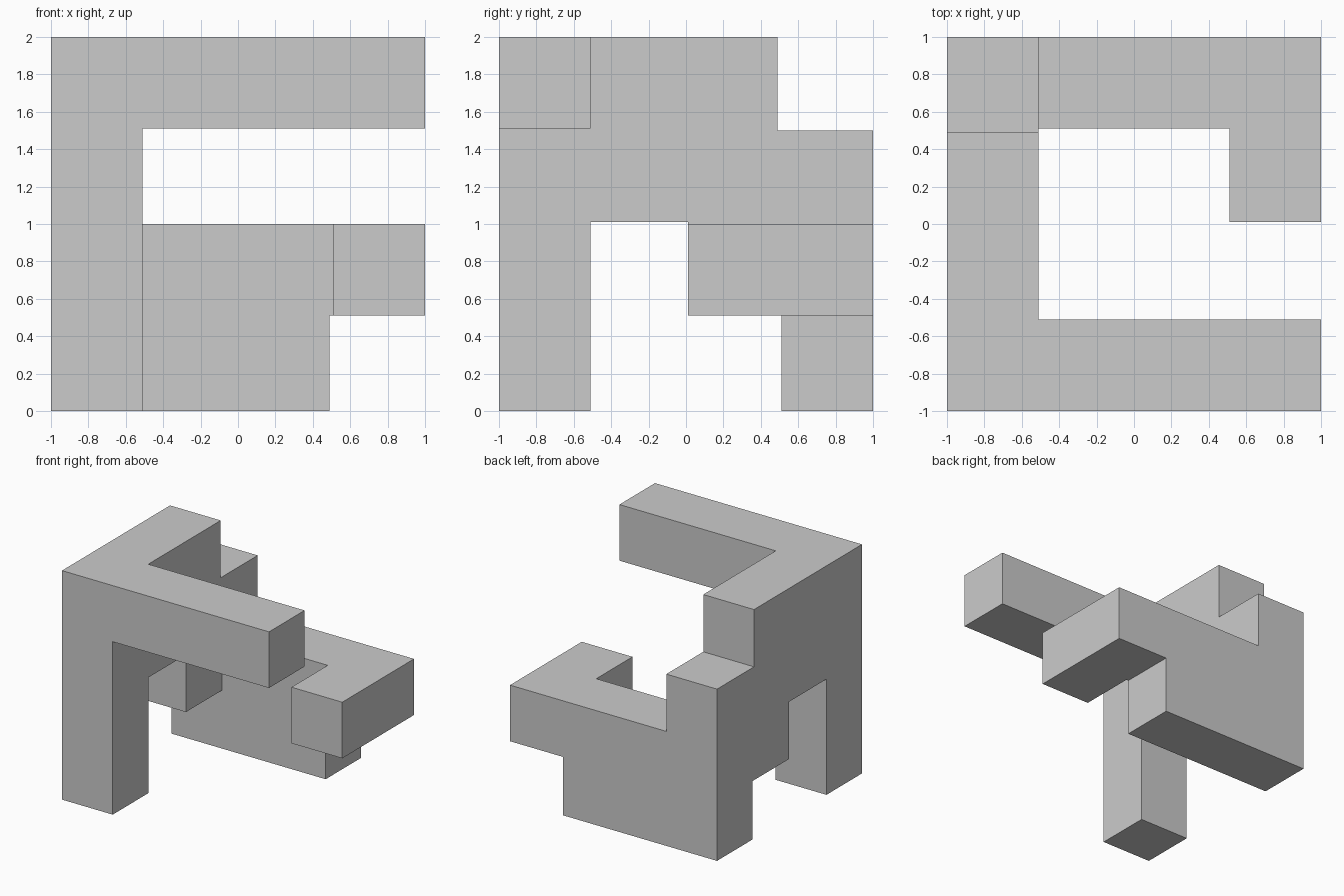
import bpy, bmesh
from mathutils import Vector

if "Cube" in bpy.data.objects:
    bpy.data.objects.remove(bpy.data.objects["Cube"])


def prism(name, outline, axis, lo, hi):
    """Extrude a 2D outline along an axis (0 = x, 1 = y) from lo to hi."""
    bm = bmesh.new()
    pts = [(lo, a, b) if axis == 0 else (a, lo, b) for a, b in outline]
    face = bm.faces.new([bm.verts.new(p) for p in pts])
    new = bmesh.ops.extrude_face_region(bm, geom=[face])["geom"]
    step = Vector((hi - lo, 0, 0) if axis == 0 else (0, hi - lo, 0))
    bmesh.ops.translate(bm, vec=step, verts=[v for v in new if isinstance(v, bmesh.types.BMVert)])
    bmesh.ops.recalc_face_normals(bm, faces=bm.faces)
    mesh = bpy.data.meshes.new(name)
    bm.to_mesh(mesh)
    bm.free()
    obj = bpy.data.objects.new(name, mesh)
    bpy.context.collection.objects.link(obj)
    return obj


def rect(a0, a1, b0, b1):
    return [(a0, b0), (a1, b0), (a1, b1), (a0, b1)]


# Side wall with front leg, stepped back leg and notched top corner
wall = prism("puzzle_frame", [(-1, 0), (-.51, 0), (-.51, 1.01), (.01, 1.01), (.01, .51), (.51, .51),
                              (.51, 0), (1, 0), (1, 1.5), (.49, 1.5), (.49, 2), (-1, 2)], 0, -1, -.51)

parts = [
    # Upper front beam
    prism("front_beam", rect(-1, -.51, 1.51, 2), 0, -.51, 1),
    # Back panel with raised right end
    prism("back_panel", [(-.51, 0), (.49, 0), (.49, .51), (1, .51), (1, 1), (-.51, 1)], 1, .51, 1),
    # Hook arm coming forward from the back panel
    prism("hook_arm", rect(.51, 1, .51, 1), 1, .01, .51),
]

# Fuse the parts into one solid
for part in parts:
    mod = wall.modifiers.new("join_" + part.name, "BOOLEAN")
    mod.operation = "UNION"
    mod.solver = "EXACT"
    mod.object = part
bpy.context.view_layer.update()
fused = bpy.data.meshes.new_from_object(wall.evaluated_get(bpy.context.evaluated_depsgraph_get()))
wall.modifiers.clear()
wall.data = fused
for part in parts:
    bpy.data.objects.remove(part, do_unlink=True)

# Merge coplanar faces
bm = bmesh.new()
bm.from_mesh(fused)
bmesh.ops.dissolve_limit(bm, angle_limit=0.01, verts=bm.verts, edges=bm.edges)
bm.to_mesh(fused)
bm.free()
